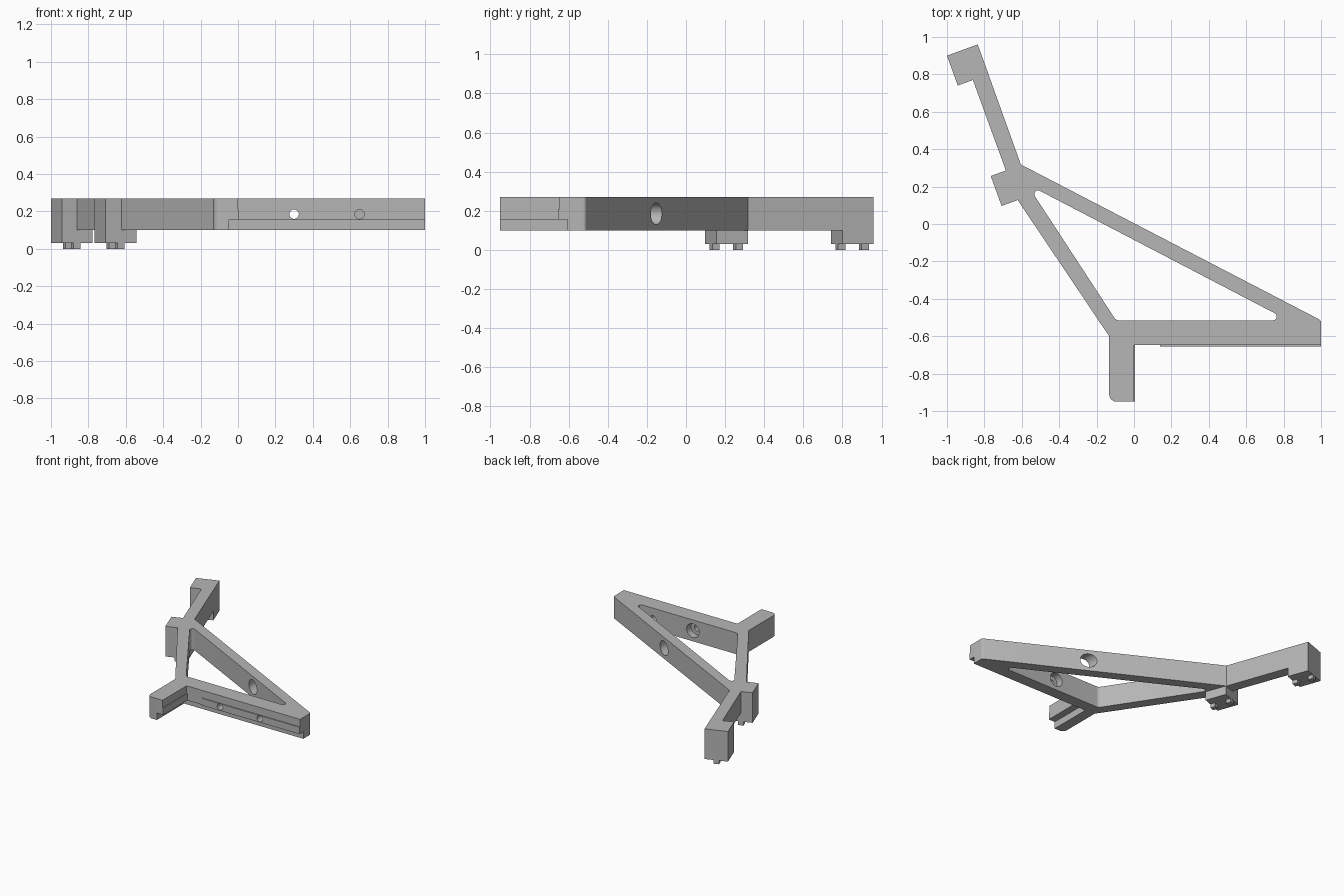
import bpy, bmesh, math
from mathutils import Vector, Matrix

cube = bpy.data.objects.get("Cube")
if cube:
    bpy.data.objects.remove(cube, do_unlink=True)

mat = bpy.data.materials.new("grey plastic")
mat.use_nodes = True
GREY = (0.47, 0.47, 0.47, 1)
mat.diffuse_color = GREY
mat.node_tree.nodes["Principled BSDF"].inputs["Base Color"].default_value = GREY

TILT = math.radians(20)          # lean of the mounting arm
LOW, HIGH = 0.10, 0.27           # underside and top of the frame
MID = 0.185                      # height of the side screw holes


def arm(u, v):
    """Point in the tilted coordinates of the mounting arm."""
    p = Matrix.Rotation(TILT, 2) @ Vector((u, v))
    return p.x, p.y


def add_object(name, bm):
    bmesh.ops.recalc_face_normals(bm, faces=bm.faces)
    mesh = bpy.data.meshes.new(name)
    bm.to_mesh(mesh)
    bm.free()
    mesh.materials.append(mat)
    ob = bpy.data.objects.new(name, mesh)
    bpy.context.collection.objects.link(ob)
    return ob


def rounded(corners, steps=6):
    """Replace each (x, y, radius) corner by a fillet arc."""
    pts = []
    for i, c in enumerate(corners):
        p = Vector(c[:2])
        r = c[2] if len(c) > 2 else 0
        if not r:
            pts.append(p)
            continue
        a = (Vector(corners[i - 1][:2]) - p).normalized()
        b = (Vector(corners[(i + 1) % len(corners)][:2]) - p).normalized()
        half = a.angle(b) / 2
        centre = p + (a + b).normalized() * r / math.sin(half)
        start = p + a * r / math.tan(half) - centre
        end = p + b * r / math.tan(half) - centre
        turn = start.angle_signed(end)
        for k in range(steps + 1):
            pts.append(centre + Matrix.Rotation(-turn * k / steps, 2) @ start)
    return pts


def prism(name, corners, z0, z1):
    bm = bmesh.new()
    face = bm.faces.new([bm.verts.new((p.x, p.y, z0)) for p in rounded(corners)])
    top = bmesh.ops.extrude_face_region(bm, geom=[face])
    verts = [g for g in top["geom"] if isinstance(g, bmesh.types.BMVert)]
    bmesh.ops.translate(bm, verts=verts, vec=(0, 0, z1 - z0))
    return add_object(name, bm)


def box(name, x0, x1, y0, y1, z0, z1):
    return prism(name, [(x0, y0), (x1, y0), (x1, y1), (x0, y1)], z0, z1)


def arm_box(name, u0, u1, v0, v1, z0, z1):
    return prism(name, [arm(u0, v0), arm(u1, v0), arm(u1, v1), arm(u0, v1)], z0, z1)


def bore(start, end, r0, r1=None):
    """Round cutter between two points, optionally tapered."""
    a, b = Vector(start), Vector(end)
    bm = bmesh.new()
    bmesh.ops.create_cone(bm, cap_ends=True, segments=40, radius1=r0,
                          radius2=r0 if r1 is None else r1, depth=(b - a).length)
    turn = (b - a).to_track_quat("Z", "Y").to_matrix().to_4x4()
    bm.transform(Matrix.Translation((a + b) / 2) @ turn)
    return add_object("bore_cutter", bm)


def combine(base, tool, operation):
    mod = base.modifiers.new(operation, "BOOLEAN")
    mod.operation, mod.solver, mod.object = operation, "EXACT", tool
    bpy.context.view_layer.objects.active = base
    bpy.ops.object.modifier_apply(modifier=mod.name)
    bpy.data.objects.remove(tool, do_unlink=True)


# Triangular frame with the front post and the mounting arm
frame = prism("bracket_frame", [
    (-0.133, -0.95, 0.04), (0, -0.95), (0, -0.647), (1, -0.647),
    (1, -0.515, 0.02), (-0.605, 0.318),
    arm(-0.457, 1.15), arm(-0.546, 1.15), arm(-0.546, 0.4),
    (-0.626, 0.134), (-0.133, -0.6)], LOW, HIGH)
combine(frame, prism("window_cutter", [
    (-0.572, 0.213, 0.02), (-0.096, -0.515, 0.03), (0.825, -0.515, 0.02)],
    0, 0.4), "DIFFERENCE")

# Recess under the front bar and beside the post
combine(frame, box("recess_cutter", -0.05, 1.1, -1, -0.607, 0, 0.155), "DIFFERENCE")

# Thin raised strips on the bar and the post
combine(frame, box("bar_strip", 0.14, 1, -0.655, -0.63, 0.155, 0.21), "UNION")
combine(frame, box("post_strip", -0.02, 0.006, -0.95, -0.64, 0.155, 0.21), "UNION")

# Screw lugs with two small locating pegs each
CENTRE = -0.5445
for v in (0.418, 1.103):
    combine(frame, arm_box("lug", -0.632, -0.457, v - 0.085, v + 0.085, 0.03, HIGH), "UNION")
    for side in (-1, 1):
        m = v + side * 0.064
        combine(frame, arm_box("peg", CENTRE - 0.02, CENTRE + 0.02,
                               m - 0.02, m + 0.02, 0, 0.05), "UNION")
    x, y = arm(CENTRE, v)
    combine(frame, bore((x, y, -0.1), (x, y, 0.4), 0.032), "DIFFERENCE")
    combine(frame, bore((x, y, 0.2), (x, y, 0.4), 0.057), "DIFFERENCE")
    combine(frame, bore((x, y, 0.165), (x, y, 0.2005), 0.032, 0.0569), "DIFFERENCE")

# Bar screw holes, with tool access through the long diagonal beam
for x in (0.30, 0.65):
    combine(frame, bore((x, -0.8, MID), (x, -0.5, MID), 0.025), "DIFFERENCE")
    combine(frame, bore((x, -0.57, MID), (x, 0.3, MID), 0.055), "DIFFERENCE")

# Post screw hole, counterbored from the outer side
combine(frame, bore((0.1, -0.785, MID), (-0.3, -0.785, MID), 0.025), "DIFFERENCE")
combine(frame, bore((-0.08, -0.785, MID), (-0.3, -0.785, MID), 0.055), "DIFFERENCE")

# Smooth bores and fillets, sharp edges elsewhere
bpy.ops.object.select_all(action="DESELECT")
frame.select_set(True)
bpy.context.view_layer.objects.active = frame
bpy.ops.object.shade_smooth_by_angle(angle=math.radians(30))
